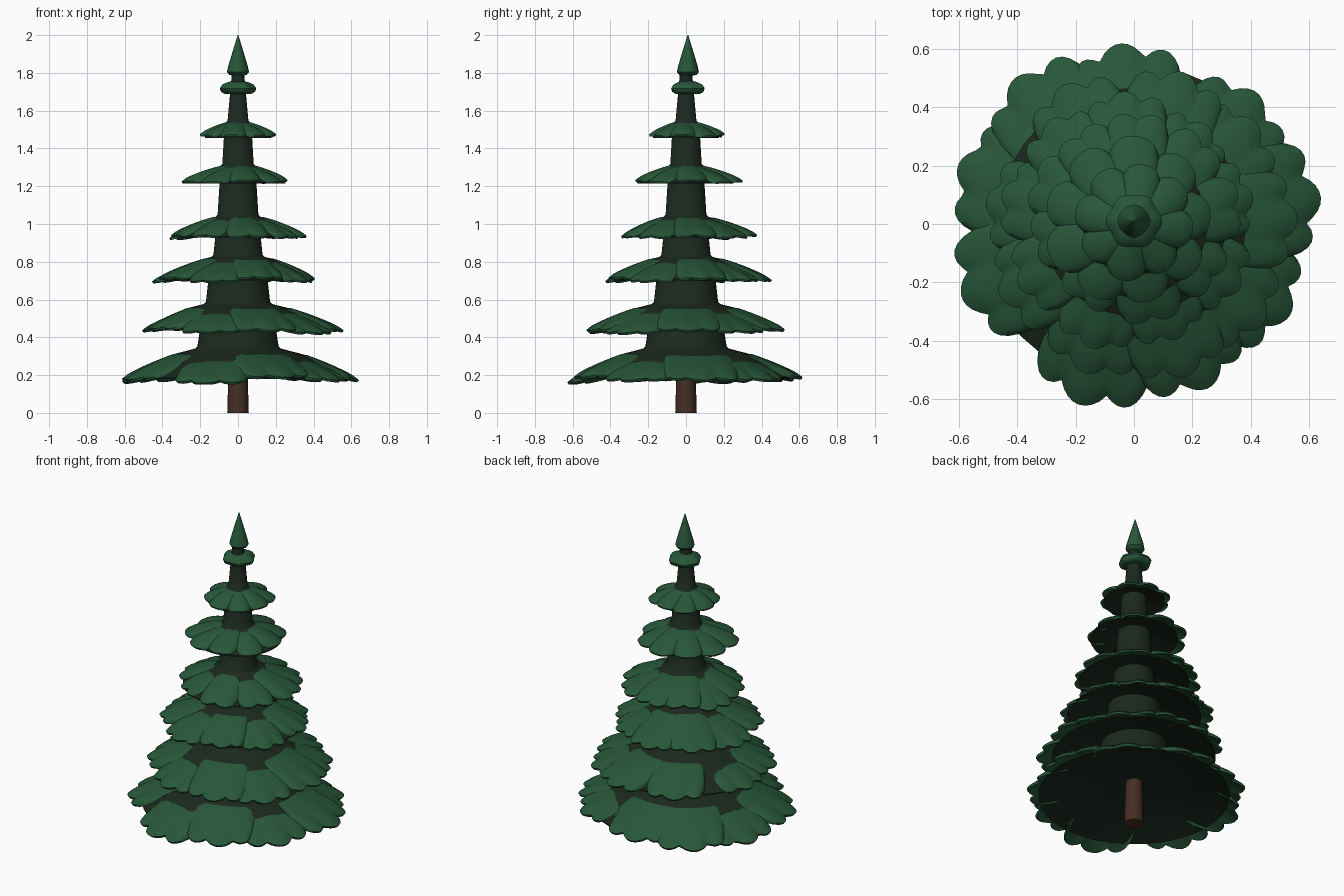
import bpy, bmesh, math, random
from math import sin, cos, pi, radians

if "Cube" in bpy.data.objects:
    bpy.data.objects.remove(bpy.data.objects["Cube"])

random.seed(4)


def material(name, rgb):
    m = bpy.data.materials.new(name)
    m.diffuse_color = (*rgb, 1)
    m.use_nodes = True
    m.node_tree.nodes["Principled BSDF"].inputs["Base Color"].default_value = m.diffuse_color
    return m


GREEN = material("needle green", (0.021, 0.096, 0.041))
DARK = material("inner dark green", (0.011, 0.022, 0.013))
BROWN = material("bark brown", (0.058, 0.027, 0.017))


def finish(name, bm, mat, angle=45):
    bmesh.ops.recalc_face_normals(bm, faces=bm.faces)
    me = bpy.data.meshes.new(name)
    bm.to_mesh(me)
    bm.free()
    me.materials.append(mat)
    ob = bpy.data.objects.new(name, me)
    bpy.context.collection.objects.link(ob)
    bpy.ops.object.select_all(action='DESELECT')
    bpy.context.view_layer.objects.active = ob
    ob.select_set(True)
    bpy.ops.object.shade_smooth_by_angle(angle=radians(angle))
    return ob


def lathe(name, profile, mat, n=32, wave=0.0, lobes=7, cy=0.0):
    """Revolve (radius, height) points; wave scallops the outline."""
    bm = bmesh.new()
    rings = []
    for r, z in profile:
        rings.append([bm.verts.new((r * k * cos(a), cy + r * k * sin(a), z))
                      for a in (2 * pi * i / n for i in range(n))
                      for k in (1 + wave * cos(lobes * a),)])
    for a, b in zip(rings, rings[1:]):
        for i in range(n):
            j = (i + 1) % n
            bm.faces.new((a[i], a[j], b[j], b[i]))
    bm.faces.new(rings[0])
    bm.faces.new(rings[-1])
    return finish(name, bm, mat)


# Tiers: edge height, top height, outer radius, core radius, start of green,
# centre x, y, lobes per bough
TIERS = [
    (0.150, 0.340, 0.650, 0.215, 0.35, 0.00, 0.00, 3),
    (0.412, 0.575, 0.555, 0.170, 0.28, 0.01, 0.00, 3),
    (0.680, 0.825, 0.455, 0.130, 0.19, -0.02, 0.00, 3),
    (0.912, 1.037, 0.375, 0.108, 0.14, 0.00, 0.025, 2),
    (1.203, 1.305, 0.298, 0.083, 0.09, -0.02, 0.01, 1),
    (1.449, 1.535, 0.208, 0.055, 0.06, 0.00, 0.01, 1),
]
ANGLES = [
    [92, 44, 10, -30, -68, -105, -158, 163, 127],
    [73, 38, 2, -38, -72, -110, -150, 172, 118],
    [90, 52, 14, -28, -68, -108, -150, 168, 130],
    [88, 46, 5, -38, -80, -122, -165, 160, 125],
    [85, 45, 5, -35, -75, -115, -155, 165, 125],
    [80, 35, -10, -55, -100, -145, 170, 125],
]


def height(t, r):
    ze, zt, R, rc = t[:4]
    s = (r - rc) / (R - rc)
    return zt - (zt - ze - 0.028) * (0.55 * s + 0.45 * s * s)


def bough(bm, t, ang, count, low):
    """One drooping, lobed fan with a rolled edge."""
    ze, zt, R, rc, r0, cx, cy, lobes = t
    nu, nv, half = 24, 9, 1.35 * pi / count
    length = R * random.uniform(0.94, 1.0)
    phase = random.uniform(-0.12, 0.12)
    thick = 0.010 + 0.022 * R
    start = r0 + random.uniform(-0.02, 0.03) * R
    shift = phase if lobes == 3 else (0.5 if lobes == 2 else 0)
    top, bot = [], []
    for i in range(nu + 1):
        u = 2 * i / nu - 1
        lobe = abs(cos(lobes * pi / 2 * (u + shift)))
        end = length * (0.92 + 0.08 * lobe ** 0.8 - 0.17 * abs(u) ** 3)
        rowt, rowb = [], []
        for j in range(nv + 1):
            v = j / nv
            r = start + (end - start) * v
            a = ang + u * half * (1 - 0.12 * v)
            z = height(t, r) - 0.016 * u * u * (0.3 + v) - low * 0.014 * R / 0.6
            z += 0.010 * (lobe - 0.6) * v * v * R / 0.6 + 0.006 * (1 - v)
            drop = thick * (1 - 0.25 * v)
            roll = 0.55 * drop * max(0, (v - 0.8) / 0.2) ** 2
            x, y = cx * v + r * cos(a), cy * v + r * sin(a)
            rowt.append(bm.verts.new((x, y, z - roll)))
            rowb.append(bm.verts.new((x * 0.985, y * 0.985, max(ze, z - drop - 0.004))))
        top.append(rowt)
        bot.append(rowb)
    for i in range(nu):
        for j in range(nv):
            bm.faces.new((top[i][j], top[i + 1][j], top[i + 1][j + 1], top[i][j + 1]))
            bm.faces.new((bot[i][j], bot[i][j + 1], bot[i + 1][j + 1], bot[i + 1][j]))
        for j in (0, nv):
            bm.faces.new((top[i][j], top[i + 1][j], bot[i + 1][j], bot[i][j]))
    for i in (0, nu):
        for j in range(nv):
            bm.faces.new((top[i][j], top[i][j + 1], bot[i][j + 1], bot[i][j]))


# Green needle tiers
for k, t in enumerate(TIERS):
    bm = bmesh.new()
    for n, deg in enumerate(ANGLES[k]):
        bough(bm, t, radians(deg), len(ANGLES[k]), n % 2)
    finish(f"needle_tier_{k + 1}", bm, GREEN, 60)

# Dark core: stem that flares into a wide hollow skirt under every tier
profile = []
for k, t in enumerate(TIERS):
    ze, zt, R, rc, r0 = t[:5]
    gap = 0.018 + 0.027 * R
    rim = R * 0.84
    inner = 0.30 if k == 0 else TIERS[k - 1][3] * 0.88
    if k == 0:
        profile.append((0.01, height(t, 0.30) - 0.045))
    profile.append((inner, height(t, inner) - gap - 0.02))
    profile.append((rim, height(t, rim) - gap - 0.014))
    profile.append((rim, height(t, rim) - gap - 0.008))
    profile.append((r0 + 0.08 * R, height(t, r0 + 0.08 * R) - 0.006))
    profile.append((r0, height(t, r0) + 0.003))
    profile.append((rc + 0.012, height(t, rc + 0.012) + 0.003))
    profile.append((rc, zt + 0.012))
profile += [(0.042, 1.69), (0.032, 1.80), (0.01, 1.81)]
lathe("inner_core", profile, DARK, 40)

# Small scalloped collar and pointed tip
lathe("top_collar", [(0.03, 1.695), (0.065, 1.688), (0.086, 1.700), (0.092, 1.718),
                     (0.080, 1.737), (0.055, 1.750), (0.03, 1.757)],
      GREEN, 42, 0.05, 6, 0.01)
lathe("tree_tip", [(0.02, 1.785), (0.045, 1.790), (0.056, 1.805), (0.050, 1.835),
                   (0.030, 1.905), (0.002, 2.0)], GREEN, 12, 0.04, 4, 0.01)

# Trunk
lathe("trunk", [(0.057, 0), (0.053, 0.14), (0.048, 0.29)], BROWN, 12)
